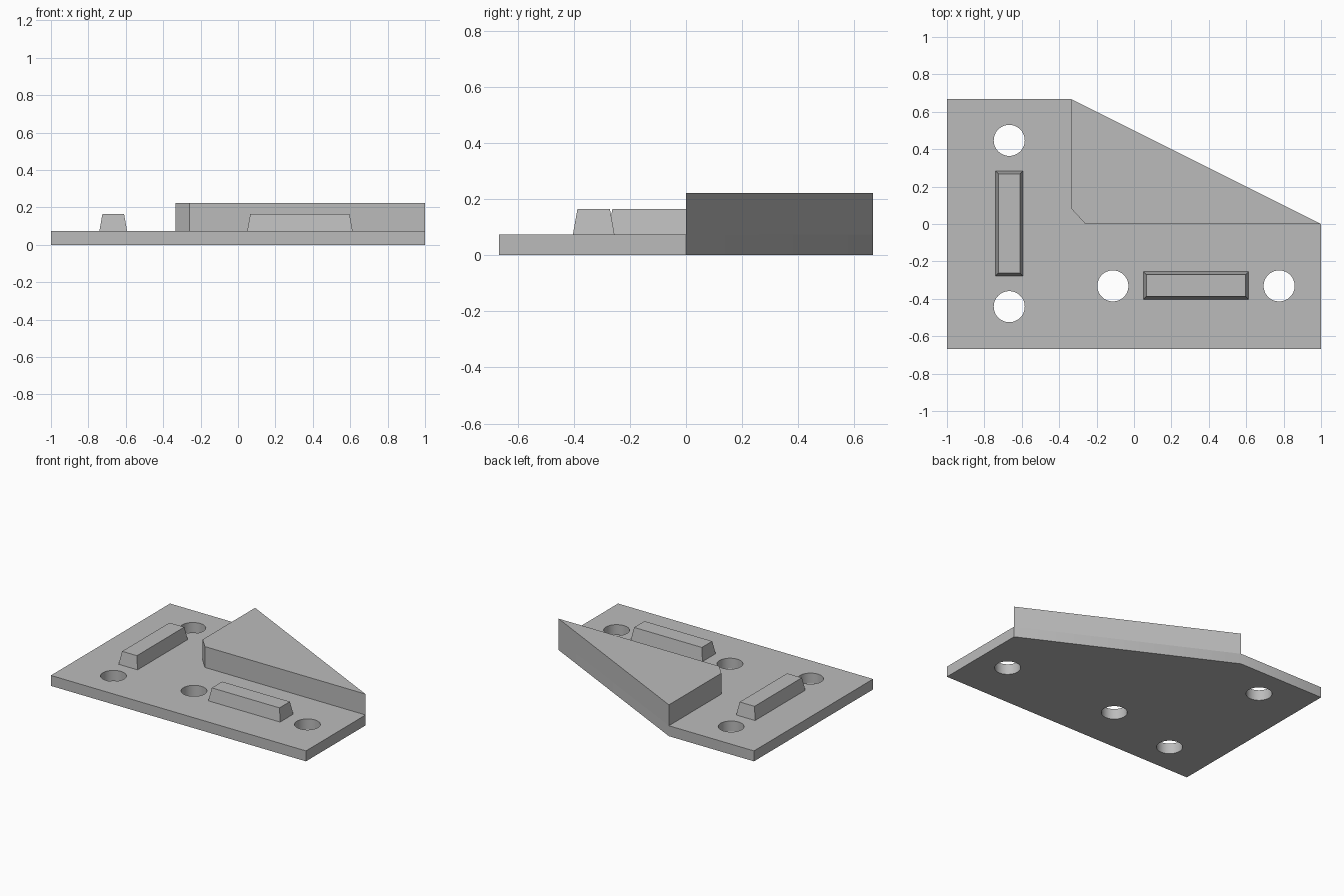
import bpy, bmesh
from math import radians

cube = bpy.data.objects.get("Cube")
if cube:
    bpy.data.objects.remove(cube, do_unlink=True)

PLATE_TOP = 0.074
RIB_TOP = 0.164
WEDGE_TOP = 0.222

grey = bpy.data.materials.new("plain_grey")
grey.use_nodes = True
colour = (0.5, 0.5, 0.5, 1)
grey.diffuse_color = colour
grey.node_tree.nodes["Principled BSDF"].inputs["Base Color"].default_value = colour


def make_object(name, bm):
    bmesh.ops.recalc_face_normals(bm, faces=bm.faces)
    mesh = bpy.data.meshes.new(name)
    bm.to_mesh(mesh)
    bm.free()
    mesh.materials.append(grey)
    obj = bpy.data.objects.new(name, mesh)
    bpy.context.collection.objects.link(obj)
    return obj


def prism(name, outline, bottom, top):
    """Extrude a flat outline straight up."""
    bm = bmesh.new()
    face = bm.faces.new([bm.verts.new((x, y, bottom)) for x, y in outline])
    extruded = bmesh.ops.extrude_face_region(bm, geom=[face])
    verts = [v for v in extruded["geom"] if isinstance(v, bmesh.types.BMVert)]
    bmesh.ops.translate(bm, verts=verts, vec=(0, 0, top - bottom))
    return make_object(name, bm)


def tapered_rib(name, x, y, length_x, length_y, inset=0.016):
    """Block whose four sides lean inwards."""
    bm = bmesh.new()
    bmesh.ops.create_cube(bm, size=1)
    for v in bm.verts:
        shrink = 2 * inset if v.co.z > 0 else 0
        v.co.x = x + v.co.x * (length_x - shrink)
        v.co.y = y + v.co.y * (length_y - shrink)
        v.co.z = RIB_TOP if v.co.z > 0 else PLATE_TOP
    return make_object(name, bm)


# Base plate with one slanted corner
plate = prism("base_plate",
              [(-1, -0.667), (1, -0.667), (1, 0), (-0.333, 0.667), (-1, 0.667)],
              0, PLATE_TOP)

# Four round bolt holes through the plate
bm = bmesh.new()
for x, y in [(-0.667, 0.447), (-0.667, -0.442), (-0.113, -0.331), (0.776, -0.331)]:
    hole = bmesh.ops.create_cone(bm, cap_ends=True, segments=48,
                                 radius1=0.083, radius2=0.083, depth=0.5)
    bmesh.ops.translate(bm, verts=hole["verts"], vec=(x, y, 0))
cutter = make_object("hole_cutter", bm)
cutter.hide_render = True

cut = plate.modifiers.new("bolt_holes", 'BOOLEAN')
cut.operation = 'DIFFERENCE'
cut.solver = 'EXACT'
cut.object = cutter
bpy.context.view_layer.objects.active = plate
bpy.ops.object.modifier_apply(modifier=cut.name)
bpy.data.objects.remove(cutter, do_unlink=True)

bpy.ops.object.select_all(action='DESELECT')
plate.select_set(True)
bpy.ops.object.shade_smooth_by_angle(angle=radians(30))

# Raised triangular wedge with a chamfered inner corner
prism("raised_wedge",
      [(1, 0), (-0.333, 0.667), (-0.333, 0.08), (-0.26, 0)],
      PLATE_TOP, WEDGE_TOP)

# Locating ribs between each pair of holes
tapered_rib("side_rib", -0.667, 0.003, 0.148, 0.563)
tapered_rib("front_rib", 0.331, -0.329, 0.563, 0.148)
